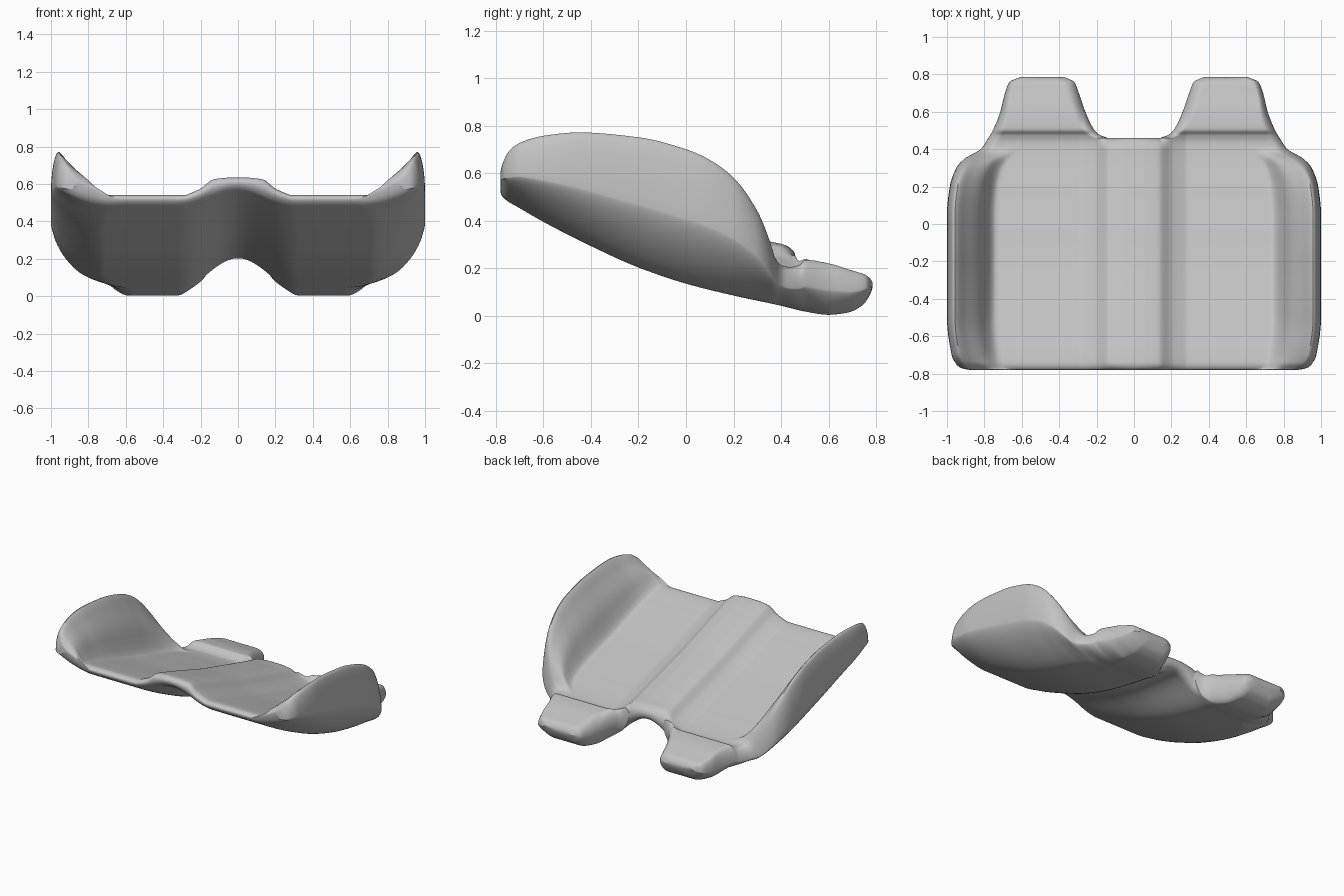
import bpy, bmesh
from math import cos, pi, sqrt

cube = bpy.data.objects.get("Cube")
if cube:
    bpy.data.objects.remove(cube, do_unlink=True)


def curve(*pts):
    """Monotone smooth curve through (position, value) points."""
    n = len(pts)
    d = [(pts[i+1][1] - pts[i][1]) / (pts[i+1][0] - pts[i][0]) for i in range(n - 1)]
    m = [d[0]] + [2*a*b/(a + b) if a*b > 0 else 0 for a, b in zip(d, d[1:])] + [d[-1]]

    def f(x):
        x = min(max(x, pts[0][0]), pts[-1][0])
        i = next((k for k in range(n - 1) if x <= pts[k+1][0]), n - 2)
        h = pts[i+1][0] - pts[i][0]
        t = (x - pts[i][0]) / h
        a, b = pts[i][1], pts[i+1][1]
        return (a + (b - a)*t*t*(3 - 2*t)
                + h*t*(1 - t)*(m[i]*(1 - t) - m[i+1]*t))
    return f


# Lengthwise curves: outline, cushion, underside and bolster ridge
FRONT, SPLIT, BACK = -.78, .46, .785
half_width = curve((FRONT, .88), (-.77, .925), (-.75, .95), (-.7, .975), (-.5, 1), (.05, 1),
                   (.2, .985), (.3, .95), (.35, .905), (.4, .82), (.45, .785), (.5, .755),
                   (.6, .715), (.7, .69), (.76, .665), (BACK, .61))
inner_edge = curve((SPLIT, .14), (.475, .18), (.5, .21), (.6, .26), (.7, .295),
                   (.76, .32), (BACK, .37))
cushion = curve((FRONT, .545), (-.74, .54), (-.6, .5), (-.4, .435), (-.2, .37), (0, .315),
                (.2, .26), (.4, .21), (.44, .205), (.475, .213), (.505, .235), (.55, .23),
                (.6, .22), (.7, .19), (BACK, .165))
underside = curve((FRONT, .495), (-.74, .475), (-.6, .395), (-.4, .293), (-.2, .203),
                  (0, .135), (.2, .085), (.4, .042), (.5, .018), (.6, .004), (.68, .013),
                  (.73, .035), (BACK, .085))
ridge = curve((FRONT, .655), (-.74, .7), (-.7, .73), (-.6, .76), (-.45, .775), (-.2, .755),
              (0, .705), (.1, .66), (.2, .585), (.3, .45), (.35, .33), (.38, .235),
              (.41, .208), (.44, .205), (.475, .213), (.505, .235), (.6, .22), (.7, .19),
              (BACK, .165))
# Crosswise curves: bolster flank, centre hump and the arch beneath it
flank = curve((.75, 0), (.785, .17), (.83, .47), (.9, .77), (.95, .97), (.965, 1), (1, 1))
hump = curve((.06, .093), (.13, .085), (.2, .035), (.28, 0))
arch_depth = curve((FRONT, .08), (-.4, .11), (SPLIT, .165))
# Radii of the outer rim, above and below
over_round = curve((.2, .045), (.45, .065), (.5, .06), (.65, .035))
under_round = curve((.3, .28), (.45, .22), (.6, .12))


def section(x, y):
    """Upper and lower height of the shell."""
    w, lo, hi = half_width(y), underside(y), ridge(y)
    edge = lo + .48*(hi - lo)
    top = cushion(y) + (hi - cushion(y))*flank(x / w) + hump(x)
    bot = lo + arch_depth(y)*.5*(1 + cos(pi*min(x / .32, 1)))
    # Outer rim
    r = over_round(y)
    t = min(max((x - w + r) / r, 0), 1)
    top = edge + (top - edge)*sqrt(1 - t*t)
    r = under_round(y)
    t = min(max((x - w + r) / r, 0), 1)
    bot += (edge - bot)*(1 - (1 - t**1.4)**(1 / 1.4))
    # Rims of the front, the back and the gap between the headrests
    if y <= SPLIT:
        gap = sqrt(max(0, x - inner_edge(SPLIT))**2 + (SPLIT - y)**2)
    else:
        gap = x - inner_edge(y)
    mid, f = (top + bot) / 2, 1
    for d, r in ((gap, .065), (y - FRONT, .04), (BACK - y, .04)):
        t = 1 - min(max(d / r, 0), 1)
        f *= sqrt(1 - t*t)
    return mid + (top - mid)*f, mid + (bot - mid)*f


def spread(a, b, n):
    """Values from a to b, packed closer at both ends."""
    return [a + (b - a)*(1 - cos(pi*k / n)) / 2 for k in range(n + 1)]


# Half of the shell; the headrest rows use only the outer columns
rows_body, rows_head, cols_in, cols_out = 70, 40, 14, 70
ys = spread(FRONT, SPLIT, rows_body) + spread(SPLIT, BACK, rows_head)[1:]
last = len(ys) - 1
bm = bmesh.new()
upper, lower = {}, {}
for i, y in enumerate(ys):
    xi = inner_edge(y)
    xs = [xi*k / cols_in for k in range(cols_in)] + spread(xi, half_width(y), cols_out)
    for j, x in enumerate(xs):
        if i > rows_body and j < cols_in:
            continue
        top, bot = section(x, y)
        rim = (i in (0, last) or j == len(xs) - 1
               or (i >= rows_body and j == cols_in) or (i == rows_body and j < cols_in))
        if rim:
            upper[i, j] = lower[i, j] = bm.verts.new((x, y, (top + bot) / 2))
        else:
            upper[i, j] = bm.verts.new((x, y, top))
            lower[i, j] = bm.verts.new((x, y, min(bot, top - .002)))
for i, j in upper:
    ring = [(i, j), (i, j + 1), (i + 1, j + 1), (i + 1, j)]
    if all(k in upper for k in ring):
        bm.faces.new([upper[k] for k in ring])
        bm.faces.new([lower[k] for k in reversed(ring)])

mesh = bpy.data.meshes.new("double_seat_back")
bm.to_mesh(mesh)
bm.free()
seat = bpy.data.objects.new("double_seat_back", mesh)
bpy.context.collection.objects.link(seat)
mirror = seat.modifiers.new("mirror", 'MIRROR')
mirror.merge_threshold = .0005

# Grey upholstery
mat = bpy.data.materials.new("grey_upholstery")
mat.use_nodes = True
grey = (.55, .55, .55, 1)
mat.diffuse_color = grey
mat.node_tree.nodes["Principled BSDF"].inputs["Base Color"].default_value = grey
mesh.materials.append(mat)

bpy.context.view_layer.objects.active = seat
seat.select_set(True)
bpy.ops.object.shade_smooth_by_angle(angle=.8)
